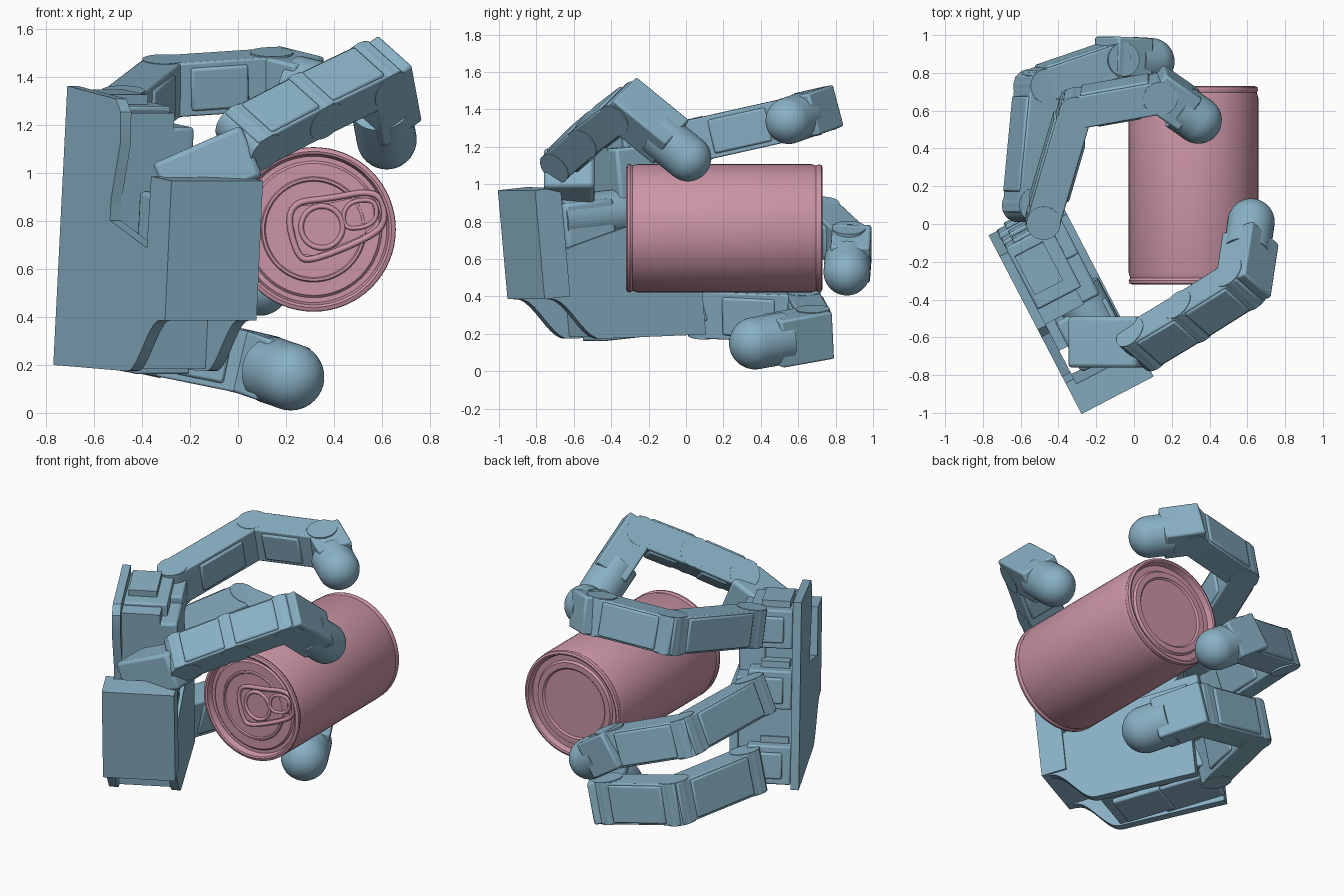
import bpy, bmesh, math
from mathutils import Matrix, Vector as V

cube = bpy.data.objects.get("Cube")
if cube:
    bpy.data.objects.remove(cube)


def material(name, rgb):
    m = bpy.data.materials.new(name)
    m.use_nodes = True
    m.diffuse_color = (*rgb, 1)
    m.node_tree.nodes["Principled BSDF"].inputs["Base Color"].default_value = (*rgb, 1)
    return m


BLUE = material("steel blue", (0.25, 0.44, 0.56))
PINK = material("dusty pink", (0.60, 0.30, 0.38))


def frame(origin, x, y, z):
    m = Matrix((x, y, z)).transposed().to_4x4()
    m.translation = origin
    return m


def finish(name, bm, M, mat=BLUE, bevel=0.0):
    bmesh.ops.recalc_face_normals(bm, faces=bm.faces)
    mesh = bpy.data.meshes.new(name)
    bm.to_mesh(mesh)
    bm.free()
    ob = bpy.data.objects.new(name, mesh)
    bpy.context.collection.objects.link(ob)
    ob.matrix_world = M
    mesh.materials.append(mat)
    if bevel:
        mod = ob.modifiers.new("bevel", "BEVEL")
        mod.width, mod.segments = bevel, 2
    bpy.ops.object.select_all(action="DESELECT")
    ob.select_set(True)
    bpy.context.view_layer.objects.active = ob
    bpy.ops.object.shade_smooth_by_angle(angle=math.radians(35))
    return ob


def prism(name, M, pts, lo, hi, axis=1, bevel=0.0, mat=BLUE):
    """Extrude a flat outline along one local axis."""
    bm = bmesh.new()
    def at(p, h):
        c = list(p)
        c.insert(axis, h)
        return bm.verts.new(c)
    a, b = [at(p, lo) for p in pts], [at(p, hi) for p in pts]
    bm.faces.new(a)
    bm.faces.new(b)
    for i in range(len(pts)):
        j = (i + 1) % len(pts)
        bm.faces.new((a[i], a[j], b[j], b[i]))
    return finish(name, bm, M, mat, bevel)


def box(name, M, x, y, z, bevel=0.0):
    return prism(name, M, [(x[0], z[0]), (x[1], z[0]), (x[1], z[1]), (x[0], z[1])], *y, bevel=bevel)


def lathe(name, M, profile, mat=BLUE, steps=48):
    """Spin (radius, height) points round the local z axis."""
    bm = bmesh.new()
    vs = [bm.verts.new((r, 0, h)) for r, h in profile]
    es = [bm.edges.new(p) for p in zip(vs, vs[1:])]
    bmesh.ops.spin(bm, geom=vs + es, axis=(0, 0, 1), cent=(0, 0, 0),
                   angle=math.tau, steps=steps, use_duplicate=False)
    bmesh.ops.remove_doubles(bm, verts=bm.verts, dist=0.0005)
    return finish(name, bm, M, mat)


def rod(name, M, r, lo, hi):
    return lathe(name, M, [(0, lo), (r, lo), (r, hi), (0, hi)], steps=32)


# ---- Palm: local x runs from finger edge to thumb edge, y inward, z up
N = V((0.887, 0.462, 0)).normalized()
D = V((0.462, -0.887, -0.1)).normalized()
PALM = frame(V((-0.77, -0.06, 0.20)), D, N, D.cross(N))

curve = [(0.66 + 0.28 * t, 0.16 - 0.12 * math.cos(math.pi * t)) for t in (k / 10 for k in range(11))]
prism("palm_back_plate", PALM, [(0, 0)] + curve + [(0.985, 0.285), (0.985, 0.87), (0.80, 0.87), (0.79, 0.57),
      (0.45, 0.65), (0.45, 0.74), (0.51, 0.98), (0.50, 1.11), (0.45, 1.16), (0.01, 1.17)], 0, 0.05)
prism("palm_inner_plate", PALM, [(0.03, 0.0)] + curve + [(0.95, 0.5), (0.78, 0.55), (0.45, 0.62), (0.03, 0.62)],
      0.37, 0.42)
box("palm_core", PALM, (0.06, 0.66), (0.05, 0.37), (0.05, 0.58))
box("palm_core_servo", PALM, (0.30, 0.60), (0.08, 0.33), (0.02, 0.2), 0.01)
box("thumb_side_wall", PALM, (0.83, 0.985), (0, 0.43), (0.285, 0.87))
box("upper_inner_case", PALM, (0.12, 0.45), (0.05, 0.28), (0.6, 1.10))
box("upper_inner_cover", PALM, (0.10, 0.45), (0.22, 0.38), (0.62, 1.04), 0.015)

# Stepped servo mounts, one behind each finger
for label, c in (("lower", 0.03), ("middle", 0.50), ("upper", 0.88)):
    box(label + "_mount", PALM, (-0.01, 0.36), (0.05, 0.31), (c, c + 0.24), 0.01)
    box(label + "_mount_step", PALM, (-0.03, 0.20), (0.10, 0.38), (c + 0.04, c + 0.2), 0.01)
    box(label + "_mount_tab", PALM, (0.05, 0.28), (0.07, 0.24), (c + 0.2, c + 0.28))

# Thumb motor
box("thumb_motor", PALM, (0.50, 0.80), (0.10, 0.40), (0.48, 0.78), 0.02)
rod("thumb_motor_barrel", PALM @ Matrix.Translation((0.62, 0.28, 0.69)) @ Matrix.Rotation(math.pi / 2, 4, "Y"),
    0.13, -0.22, 0.17)


# ---- Fingers: a chain of links ending in a domed tip
def link_frame(a, b, up):
    x = (b - a).normalized()
    y = up.cross(x).normalized()
    return frame(a, x, y, x.cross(y)), y


def link(name, a, b, up, out, half):
    """Shell link with a square back, raised back cover and inner filler."""
    M, y = link_frame(a, b, up)
    s = 1 if out.dot(y) > 0 else -1
    n = (b - a).length
    t = 0.088
    pts = [(0.0, -t), (n, -t), (n + 0.06, 0), (n + 0.045, t), (-0.045, t), (-0.06, 0)]
    prism(name, M, [(p, s * q) for p, q in pts], -half, half, axis=2, bevel=0.008)
    box(name + "_filler", M, (0.22 * n, 0.75 * n), sorted((-s * (t + 0.012), 0)),
        (-half * 0.8, half * 0.8), 0.012)
    box(name + "_cover", M, (0.1 * n, 0.9 * n), sorted((0, s * (t + 0.012))),
        (-half * 0.9, half * 0.9), 0.01)


def finger(name, path, half=0.115):
    p = [V(q) for q in path]
    # the hinge axis is square to the plane in which the finger curls
    up = (p[1] - p[0]).cross(p[3] - p[1]).normalized()
    if up.z < 0:
        up = -up
    centre = (p[0] + p[3]) / 2
    for i in range(2):
        link(f"{name}_link_{i + 1}", p[i], p[i + 1], up, (p[i] + p[i + 1]) / 2 - centre, half)
    side = up.orthogonal().normalized()
    for i in range(3):
        M = frame(p[i], side, up.cross(side), up)
        rod(f"{name}_hinge_{i + 1}", M, 0.09, -half - 0.003, half + 0.003)
    # end block and capsule tip
    M, y = link_frame(p[2], p[3], up)
    x = (p[3] - p[2]).normalized()
    n = (p[3] - p[2]).length
    s = 1 if y.dot(p[2] - p[0]) > 0 else -1
    box(name + "_end_block", M, (-0.06, 0.72 * n), sorted((-s * 0.09, s * 0.12)), (-half, half), 0.012)
    r = half + 0.01
    dome = [(r * math.cos(t * math.pi / 24), r * math.sin(t * math.pi / 24)) for t in range(13)]
    lathe(name + "_tip", frame(p[3], y, x.cross(y), x), [(0, -0.5 * n), (r, -0.5 * n)] + dome, steps=32)


finger("upper_finger", [(-0.48, 0.03, 1.23), (-0.31, 0.61, 1.36), (0.14, 0.69, 1.39), (0.34, 0.55, 1.34)])
finger("middle_finger", [(-0.57, 0.10, 0.82), (-0.51, 0.73, 0.79), (-0.10, 0.87, 0.66), (0.09, 0.86, 0.53)])
finger("lower_finger", [(-0.52, 0.10, 0.32), (-0.38, 0.63, 0.295), (0.06, 0.68, 0.205), (0.22, 0.37, 0.15)], 0.13)
finger("thumb", [(0.05, -0.64, 1.15), (0.30, -0.49, 1.28), (0.57, -0.32, 1.41), (0.62, 0.01, 1.14)])

# Thumb base arm from palm to first hinge
arm_a, arm_b = V((-0.33, -0.62, 0.93)), V((0.06, -0.62, 1.10))
ARM, arm_y = link_frame(arm_a, arm_b, V((0, 0, 1)))
box("thumb_base_arm", ARM, (0.02, 0.42), (-0.14, 0.13), (-0.12, 0.11), 0.02)

# ---- Can: lathed along y, front end first
CAN = frame(V((0.315, -0.32, 0.765)), V((1, 0, 0)), V((0, 0, -1)), V((0, 1, 0)))
L = 1.05
front = [(0, 0.03), (0.20, 0.03), (0.205, 0.022), (0.215, 0.022), (0.22, 0.03), (0.275, 0.03),
         (0.285, 0.04), (0.305, 0.04), (0.315, 0.004), (0.325, 0), (0.341, 0.006), (0.343, 0.02), (0.335, 0.035)]
back = [(0.335, L - 0.035), (0.341, L - 0.02), (0.338, L - 0.006), (0.325, L), (0.315, L - 0.004),
        (0.305, L - 0.04), (0.27, L - 0.04), (0.26, L - 0.025), (0.225, L - 0.025), (0.215, L - 0.035), (0, L - 0.035)]
lathe("can_body", CAN, front + [(0.343, 0.06), (0.343, L - 0.06)] + back, PINK, 64)

# Pull tab: rimmed outline, rivet ring and finger opening
TAB = Matrix.Translation((0.315, -0.297, 0.765))


def loop(name, pts, r):
    cu = bpy.data.curves.new(name, "CURVE")
    cu.dimensions, cu.bevel_depth, cu.bevel_resolution, cu.resolution_u = "3D", r, 2, 6
    sp = cu.splines.new("NURBS")
    sp.points.add(len(pts) - 1)
    for q, (px, pz) in zip(sp.points, pts):
        q.co = (px, 0, pz, 1)
    sp.use_cyclic_u, sp.order_u = True, 3
    ob = bpy.data.objects.new(name, cu)
    ob.matrix_world = TAB
    cu.materials.append(PINK)
    bpy.context.collection.objects.link(ob)


outline = [(-0.12, 0.11), (-0.07, -0.12), (0.0, -0.13), (0.22, -0.04), (0.30, 0.02),
           (0.29, 0.13), (0.22, 0.16), (0.08, 0.13)]
loop("tab_rim", outline, 0.013)
loop("tab_opening", [(0.12, 0.0), (0.23, 0.01), (0.27, 0.06), (0.25, 0.13), (0.13, 0.11)], 0.009)
loop("tab_ring", [(0.035 + 0.09 * math.cos(k * math.tau / 12), 0.01 + 0.09 * math.sin(k * math.tau / 12))
                  for k in range(12)], 0.011)
prism("tab_plate", TAB, [(px * 0.85, pz * 0.85) for px, pz in outline], 0.0, 0.008, mat=PINK)
